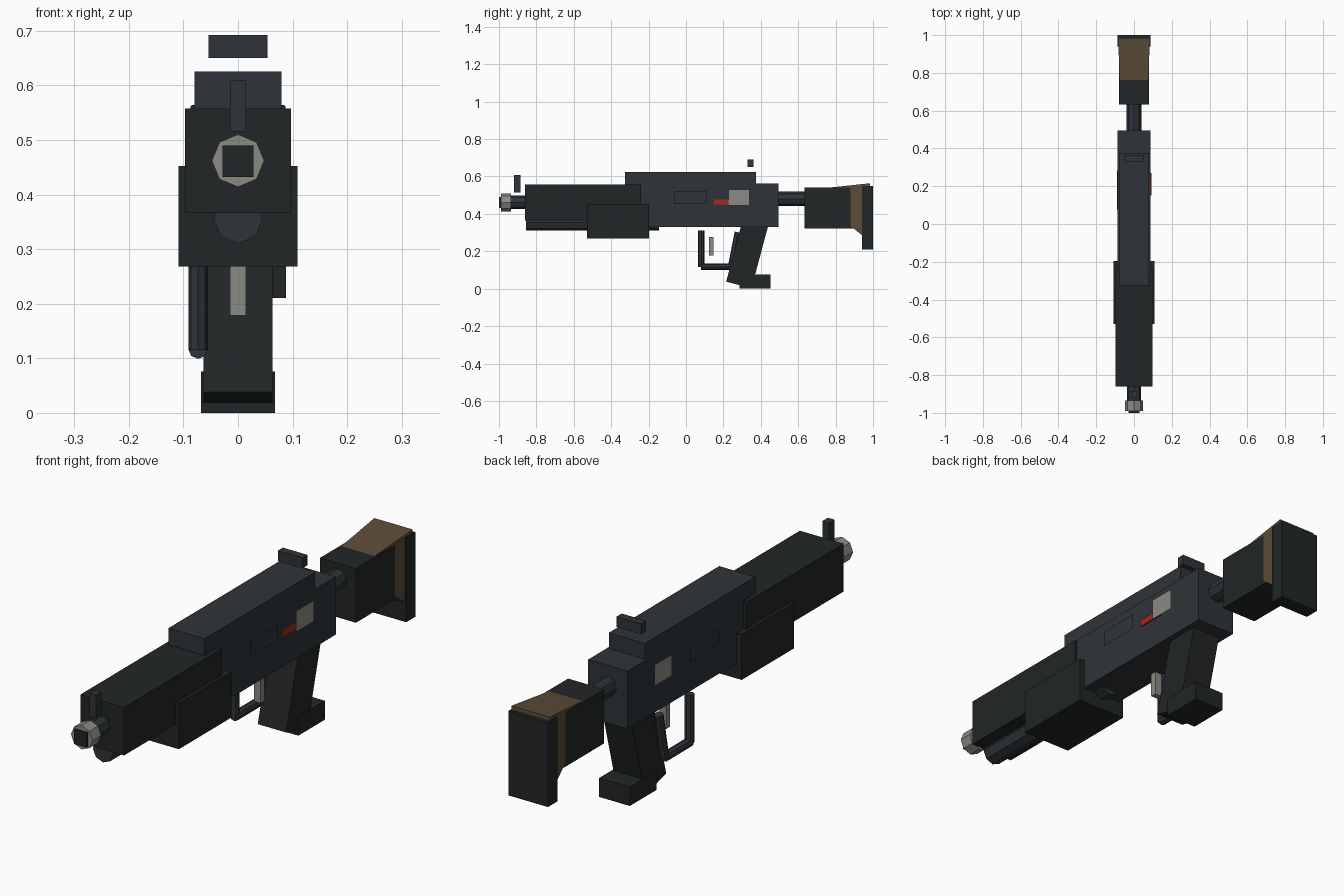
import bpy
import bmesh
from mathutils import Vector

if "Cube" in bpy.data.objects:
    bpy.data.objects.remove(bpy.data.objects["Cube"])


def material(name, rgb):
    m = bpy.data.materials.new(name)
    m.diffuse_color = (*rgb, 1)
    m.use_nodes = True
    m.node_tree.nodes["Principled BSDF"].inputs["Base Color"].default_value = m.diffuse_color
    return m


STEEL = material("blue_steel", (0.028, 0.034, 0.040))
BLACK = material("black_polymer", (0.016, 0.019, 0.019))
METAL = material("bare_metal", (0.26, 0.26, 0.23))
WOOD = material("wood", (0.105, 0.072, 0.040))
RED = material("red_paint", (0.36, 0.022, 0.015))


def finish(name, bm, mat):
    bmesh.ops.recalc_face_normals(bm, faces=bm.faces)
    mesh = bpy.data.meshes.new(name)
    bm.to_mesh(mesh)
    bm.free()
    mesh.materials.append(mat)
    obj = bpy.data.objects.new(name, mesh)
    bpy.context.collection.objects.link(obj)
    return obj


def loft(name, mat, a, b):
    """Solid between two matching loops of points."""
    bm = bmesh.new()
    va = [bm.verts.new(p) for p in a]
    vb = [bm.verts.new(p) for p in b]
    bm.faces.new(va)
    bm.faces.new(vb)
    n = len(va)
    for i in range(n):
        j = (i + 1) % n
        bm.faces.new((va[i], va[j], vb[j], vb[i]))
    return finish(name, bm, mat)


def section(y, hx, z0, z1):
    return [(-hx, y, z0), (hx, y, z0), (hx, y, z1), (-hx, y, z1)]


def box(name, mat, hx, y0, y1, z0, z1):
    """Box centred on x = 0."""
    return loft(name, mat, section(y0, hx, z0, z1), section(y1, hx, z0, z1))


def rod(name, mat, p, q, r, sides=8):
    """Low-poly cylinder from p to q."""
    p, q = Vector(p), Vector(q)
    bm = bmesh.new()
    bmesh.ops.create_cone(bm, cap_ends=True, segments=sides, radius1=r,
                          radius2=r, depth=(q - p).length)
    rot = (q - p).to_track_quat('Z', 'Y').to_matrix().to_4x4()
    bmesh.ops.transform(bm, matrix=rot, verts=bm.verts)
    bmesh.ops.translate(bm, vec=(p + q) / 2, verts=bm.verts)
    return finish(name, bm, mat)


def side_plates(name, mat, y0, y1, z0, z1, x=0.098):
    """Thin flat plate standing off each side of the receiver."""
    for side, s in (("right", 1), ("left", -1)):
        bm = bmesh.new()
        pts = [(s * x, y0, z0), (s * x, y1, z0), (s * x, y1, z1), (s * x, y0, z1)]
        bm.faces.new([bm.verts.new(p) for p in pts[::s]])
        mesh = bpy.data.meshes.new(name)
        bm.to_mesh(mesh)
        bm.free()
        mesh.materials.append(mat)
        obj = bpy.data.objects.new(f"{name}_{side}", mesh)
        bpy.context.collection.objects.link(obj)


# Receiver, handguard and top cover
box("receiver", STEEL, 0.087, -0.25, 0.495, 0.33, 0.562)
box("top_cover", STEEL, 0.08, -0.325, 0.375, 0.555, 0.625)
box("handguard", BLACK, 0.097, -0.86, -0.24, 0.366, 0.558)
box("pump_grip", BLACK, 0.109, -0.53, -0.197, 0.268, 0.452)

# Barrel, muzzle and tube below
rod("barrel", STEEL, (0, -0.95, 0.462), (0, -0.3, 0.462), 0.036)
rod("muzzle_ring", METAL, (0, -0.99, 0.462), (0, -0.935, 0.462), 0.048)
box("bore", BLACK, 0.028, -1.0, -0.94, 0.432, 0.49)
rod("lower_tube", STEEL, (0, -0.855, 0.355), (0, -0.145, 0.355), 0.045)

# Sights
box("front_sight", STEEL, 0.015, -0.92, -0.885, 0.515, 0.609)
box("rear_sight", STEEL, 0.054, 0.33, 0.362, 0.65, 0.692)

# Side plates and red selector on the right
side_plates("side_panel", STEEL, -0.065, 0.11, 0.455, 0.52)
side_plates("port_plate", METAL, 0.228, 0.34, 0.445, 0.53)
loft("selector", RED,
     [(0.07, 0.15, 0.45), (0.093, 0.15, 0.45), (0.093, 0.15, 0.477), (0.07, 0.15, 0.477)],
     [(0.07, 0.27, 0.45), (0.093, 0.27, 0.45), (0.093, 0.27, 0.477), (0.07, 0.27, 0.477)])

# Raked pistol grip with foot
grip = [(0.215, 0.038), (0.350, 0.002), (0.447, 0.365), (0.312, 0.401)]
loft("pistol_grip", BLACK, [(-0.063, y, z) for y, z in grip],
     [(0.063, y, z) for y, z in grip])
box("grip_foot", BLACK, 0.068, 0.285, 0.453, 0.0, 0.076)

# Trigger and the offset guard
box("trigger", METAL, 0.015, 0.122, 0.147, 0.178, 0.277)
GX = -0.073
rod("guard_front", STEEL, (GX, 0.082, 0.115), (GX, 0.082, 0.31), 0.018)
rod("guard_bottom", STEEL, (GX, 0.08, 0.117), (GX, 0.245, 0.117), 0.018)
rod("guard_rear", STEEL, (GX, 0.242, 0.117), (GX, 0.278, 0.302), 0.018)

# Stock
rod("stock_tube", STEEL, (0, 0.45, 0.48), (0, 0.66, 0.48), 0.039)
box("stock_body", BLACK, 0.08, 0.633, 0.903, 0.323, 0.54)
loft("stock_wood", WOOD, section(0.752, 0.074, 0.44, 0.539),
     section(0.985, 0.085, 0.25, 0.564))
box("butt_plate", BLACK, 0.088, 0.94, 1.0, 0.21, 0.548)
